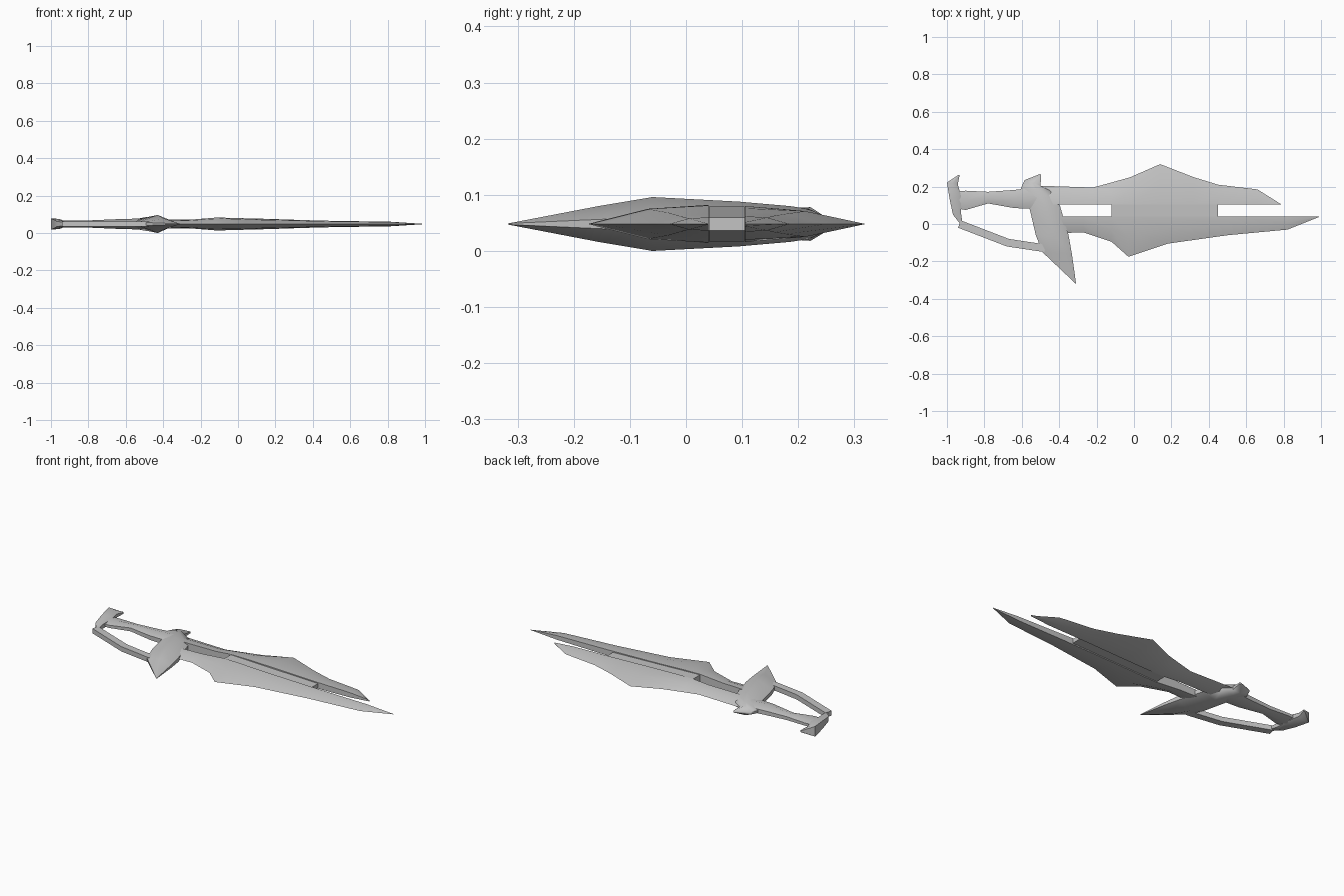
import bpy, bmesh, math

ZC = 0.048  # middle plane of the flat-lying sword

steel = bpy.data.materials.new("grey_steel")
steel.diffuse_color = (0.55, 0.55, 0.55, 1)


def loft(name, stations, mid=0.5, smooth=40):
    """Six-sided loft. Station: ax, ay, bx, by, half heights at a, middle, b."""
    bm = bmesh.new()
    rings = []
    for ax, ay, bx, by, ha, hm, hb in stations:
        mx, my = ax + (bx - ax) * mid, ay + (by - ay) * mid
        pts = [(ax, ay, ha), (mx, my, hm), (bx, by, hb),
               (bx, by, -hb), (mx, my, -hm), (ax, ay, -ha)]
        rings.append([bm.verts.new((x, y, ZC + h)) for x, y, h in pts])
    for r, s in zip(rings, rings[1:]):
        for i in range(6):
            j = (i + 1) % 6
            bm.faces.new((r[i], r[j], s[j], s[i]))
    bm.faces.new(rings[0][::-1])
    bm.faces.new(rings[-1])
    bmesh.ops.remove_doubles(bm, verts=bm.verts, dist=0.0004)
    bmesh.ops.recalc_face_normals(bm, faces=bm.faces)
    me = bpy.data.meshes.new(name)
    bm.to_mesh(me)
    bm.free()
    me.materials.append(steel)
    me.polygons.foreach_set("use_smooth", [True] * len(me.polygons))
    me.set_sharp_from_angle(angle=math.radians(smooth))
    ob = bpy.data.objects.new(name, me)
    bpy.context.collection.objects.link(ob)
    return ob


def blade(name, inner, profile):
    """Half-lens blade: straight thick inner wall, thin outer edge."""
    loft(name, [(x, inner, x, y, h, h * 0.82, 0) for x, y, h in profile], 0.5)


# two parallel blades: x, outer y, half thickness at the inner wall
blade("upper_blade", 0.105, [
    (-0.52, 0.205, 0.022), (-0.22, 0.195, 0.024), (-0.12, 0.222, 0.032),
    (-0.02, 0.25, 0.032), (0.14, 0.32, 0.028), (0.32, 0.25, 0.022),
    (0.45, 0.21, 0.018), (0.66, 0.185, 0.014), (0.786, 0.106, 0.004)])
blade("lower_blade", 0.04, [
    (-0.45, -0.05, 0.018), (-0.27, -0.045, 0.022), (-0.12, -0.095, 0.034),
    (-0.03, -0.175, 0.033), (0.04, -0.152, 0.03), (0.18, -0.105, 0.025),
    (0.5, -0.06, 0.017), (0.82, -0.03, 0.012), (0.99, 0.038, 0.001)])

# tapered bridge joining the blades
loft("blade_bridge", [(x, 0.041, x, 0.104, h, h, h)
                      for x, h in ((-0.12, 0.031), (0.45, 0.012))])

# handle
loft("handle", [
    (-0.96, 0.085, -0.96, 0.175, 0.008, 0.018, 0.008),
    (-0.90, 0.075, -0.90, 0.178, 0.008, 0.018, 0.008),
    (-0.78, 0.11, -0.78, 0.172, 0.01, 0.02, 0.01),
    (-0.64, 0.085, -0.64, 0.182, 0.012, 0.026, 0.012),
    (-0.50, 0.08, -0.50, 0.20, 0.014, 0.03, 0.014)])

# hooked pommel
loft("pommel", [
    (-0.94, 0.262, -0.932, 0.262, 0.004, 0.006, 0.004),
    (-1.0, 0.222, -0.942, 0.212, 0.03, 0.028, 0.01),
    (-0.985, 0.13, -0.925, 0.15, 0.024, 0.027, 0.015),
    (-0.968, 0.05, -0.925, 0.06, 0.014, 0.02, 0.012),
    (-0.925, -0.005, -0.918, 0.01, 0.008, 0.01, 0.008)])

# sweeping cross guard ending in a spike
loft("cross_guard", [
    (-0.50, 0.268, -0.496, 0.262, 0.004, 0.006, 0.004),
    (-0.585, 0.235, -0.50, 0.205, 0.006, 0.027, 0.01),
    (-0.605, 0.19, -0.45, 0.18, 0.008, 0.032, 0.012),
    (-0.56, 0.09, -0.395, 0.095, 0.012, 0.04, 0.012),
    (-0.525, -0.06, -0.35, -0.06, 0.012, 0.048, 0.012),
    (-0.49, -0.15, -0.332, -0.16, 0.008, 0.032, 0.008),
    (-0.314, -0.317, -0.31, -0.317, 0.001, 0.001, 0.001)], 0.55, 60)

# thin knuckle bar from pommel to guard
loft("knuckle_bar", [(x, y - 0.02, x + 0.012, y + 0.02, 0.014, 0.014, 0.014)
                     for x, y in ((-0.94, 0.0), (-0.68, -0.10), (-0.48, -0.13))])
